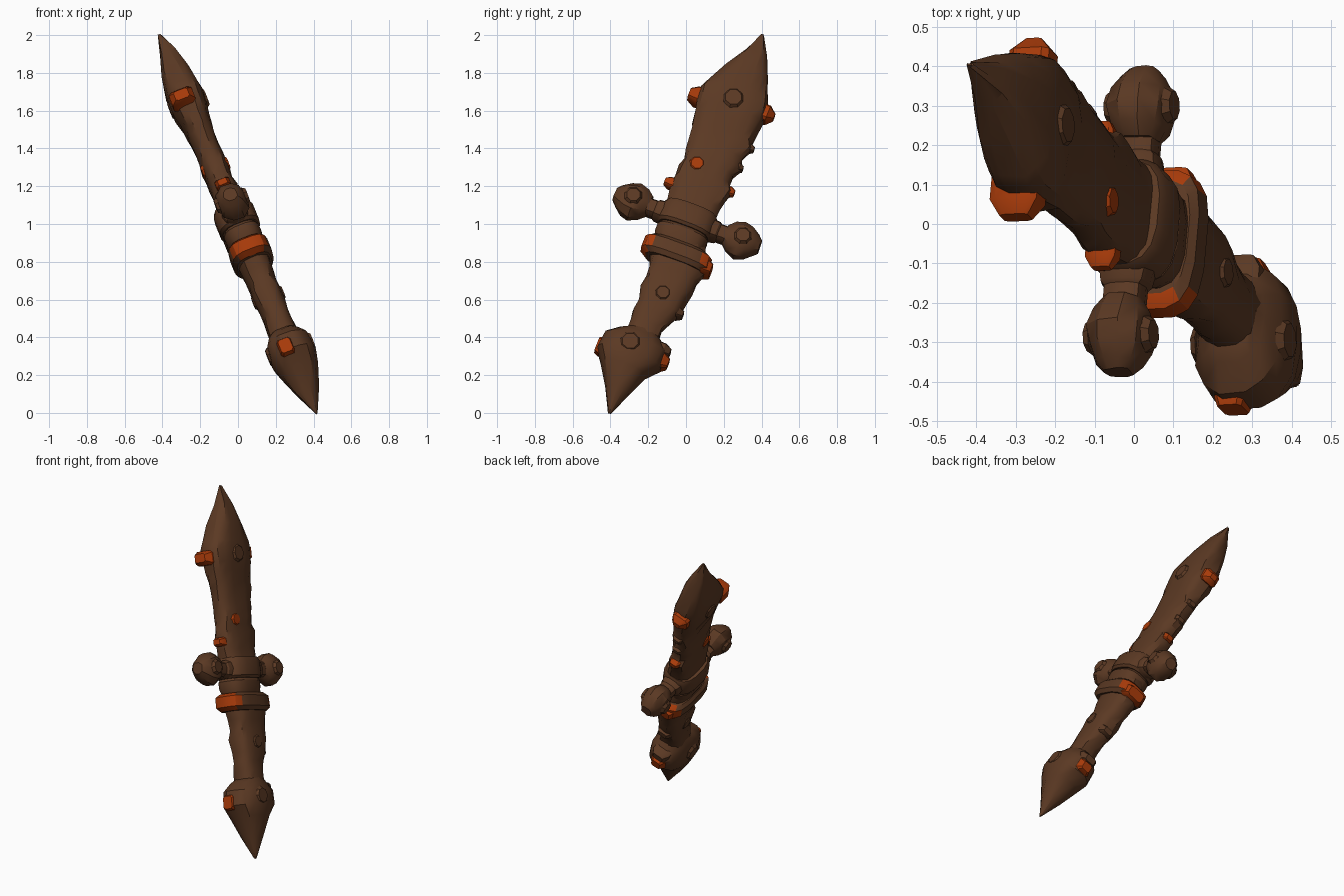
import bpy, bmesh, math, random
from mathutils import Matrix, Vector

if "Cube" in bpy.data.objects:
    bpy.data.objects.remove(bpy.data.objects["Cube"])

random.seed(4)

# Tilted frame: u = guard direction, v = thickness, s = along the blade
S = Vector((-0.359, 0.350, 0.865)).normalized()
U = Vector((0.085, 0.935, -0.343))
U = (U - S * U.dot(S)).normalized()
V = S.cross(U)   # points to -x; the right side is negative v
FRAME = Matrix.Translation((0, 0, 1)) @ Matrix((U, V, S)).transposed().to_4x4()


def material(name, colour):
    m = bpy.data.materials.new(name)
    m.diffuse_color = (*colour, 1)
    m.use_nodes = True
    m.node_tree.nodes["Principled BSDF"].inputs["Base Color"].default_value = m.diffuse_color
    return m


BROWN = material("dark brown", (0.105, 0.041, 0.017))
ORANGE = material("burnt orange", (0.39, 0.043, 0.003))


def finish(name, bm, mat, angle=32):
    bmesh.ops.recalc_face_normals(bm, faces=bm.faces)
    bm.transform(FRAME)
    me = bpy.data.meshes.new(name)
    bm.to_mesh(me)
    bm.free()
    me.materials.append(mat)
    ob = bpy.data.objects.new(name, me)
    bpy.context.collection.objects.link(ob)
    bpy.ops.object.select_all(action='DESELECT')
    ob.select_set(True)
    bpy.context.view_layer.objects.active = ob
    bpy.ops.object.shade_smooth_by_angle(angle=math.radians(angle))
    return ob


def spow(x, e):
    return math.copysign(abs(x) ** e, x)


def loft(name, rows, place, mat=BROWN, sides=16, power=2.8, rough=0.0, angle=32):
    """Rows of (t, a_min, a_max, b_half) make rounded-box rings along t."""
    bm = bmesh.new()
    rings = []
    for t, a0, a1, b in rows:
        ring = []
        for i in range(sides):
            th = math.tau * (i + 0.5) / sides
            a = (a0 + a1) / 2 + (a1 - a0) / 2 * spow(math.cos(th), 2 / power)
            h = b * spow(math.sin(th), 2 / power)
            j = [random.uniform(-rough, rough) for _ in range(3)]
            ring.append(bm.verts.new(Vector(place(a, h, t)) + Vector(j)))
        rings.append(ring)
    for r0, r1 in zip(rings, rings[1:]):
        for i in range(sides):
            k = (i + 1) % sides
            bm.faces.new((r0[i], r0[k], r1[k], r1[i]))
    bm.faces.new(rings[0])
    bm.faces.new(rings[-1])
    return finish(name, bm, mat, angle)


def along_s(a, b, t):
    return (a, b, t)


# Blade: notched edges, wide head and pointed tip
loft("blade", [
    (0.05, -.14, .14, .085), (0.14, -.145, .14, .075), (0.20, -.155, .155, .075),
    (0.25, -.15, .165, .07), (0.29, -.15, .14, .07), (0.34, -.14, .142, .072),
    (0.39, -.15, .165, .068), (0.45, -.155, .15, .07), (0.52, -.16, .178, .072),
    (0.56, -.17, .165, .075), (0.62, -.18, .172, .083), (0.68, -.19, .18, .095),
    (0.76, -.20, .178, .098), (0.81, -.175, .16, .096), (0.92, -.12, .122, .08),
    (1.04, -.055, .065, .048), (1.158, -.006, .006, .006)],
    along_s, rough=.005)

# Grip: lumpy and thicker towards the back
loft("grip", [
    (-.73, -.08, .10, .08), (-.62, -.08, .10, .075), (-.56, -.088, .125, .07),
    (-.50, -.085, .155, .075), (-.42, -.10, .16, .082), (-.36, -.09, .17, .075),
    (-.30, -.10, .175, .08), (-.24, -.115, .19, .085), (-.05, -.13, .13, .09)],
    along_s, rough=.005)

# Pommel: broad collar tapering into a spike
loft("pommel", [
    (-1.158, -.006, .006, .005), (-1.02, -.075, .06, .065), (-.90, -.145, .105, .112),
    (-.83, -.195, .165, .128), (-.74, -.185, .17, .118), (-.69, -.12, .12, .09),
    (-.66, -.07, .09, .075)],
    along_s, sides=14, power=2.5, rough=.004)

# Guard centre: two stacked collars
loft("guard_collar", [
    (-.045, -.14, .14, .10), (-.03, -.155, .155, .112), (.06, -.155, .155, .112),
    (.085, -.14, .14, .10)], along_s)
loft("lower_collar", [
    (-.14, -.125, .135, .09), (-.10, -.14, .145, .10), (-.06, -.14, .145, .10),
    (-.045, -.13, .135, .09)], along_s)

# Band below the guard: brown middle, orange front and back ends
band = loft("grip_band", [
    (-.245, -.14, .185, .095), (-.22, -.175, .212, .112), (-.155, -.175, .205, .112),
    (-.135, -.14, .17, .095)], along_s, power=3.2)
band.data.materials.append(ORANGE)
inverse = FRAME.inverted()
for f in band.data.polygons:
    u = (inverse @ f.center).x
    f.material_index = int(u < -.125 or u > .165)


def disc(name, u, s, v, r, side, mat=BROWN, height=.009):
    """Low round boss standing on a flat side."""
    bm = bmesh.new()
    bmesh.ops.create_cone(bm, cap_ends=True, segments=8, radius1=r, radius2=r * .75,
                          depth=height * 2)
    bm.transform(Matrix.Translation((u, v * side, s)) @ Matrix.Rotation(-side * math.pi / 2, 4, 'X'))
    finish(name, bm, mat)


# Guard arms and knobs, mirrored
for sign, end in ((-1, "front"), (1, "back")):
    loft(end + "_guard_arm", [
        (.12, -.06, .06, .075), (.17, -.055, .055, .065), (.18, -.048, .048, .055),
        (.25, -.048, .048, .055)],
        lambda a, b, t: (t * sign, b, a + .014), sides=10)
    loft(end + "_guard_knob", [
        (.215, -.055, .055, .055), (.25, -.085, .085, .075), (.30, -.11, .105, .085),
        (.345, -.095, .09, .078), (.385, -.06, .06, .06), (.41, -.035, .035, .038)],
        lambda a, b, t: (t * sign, b, a + .018), sides=10, power=2.2, rough=.003)

# Round bosses on both flat sides
for side, label in ((-1, "right"), (1, "left")):
    disc(label + "_head_boss", -.01, .73, .095, .06, side)
    disc(label + "_pommel_boss", -.03, -.78, .119, .06, side)
    disc(label + "_grip_boss", .03, -.44, .079, .045, side, height=.007)
    disc(label + "_blade_stud", -.06, .32, .068, .043, side, ORANGE, .007)
    for u in (-.31, .31):
        disc(label + "_knob_boss", u, .02, .081, .05, side)


def stud(name, u0, u1, s, half_s, half_v, v=0.0, mat=ORANGE, tip=.6):
    """Tapered block growing out of an edge from u0 to u1."""
    um = u0 + (u1 - u0) * .65
    loft(name, [(u0, s - half_s, s + half_s, half_v), (um, s - half_s, s + half_s, half_v),
                (u1, s - half_s * tip, s + half_s * tip, half_v * tip)],
         lambda a, b, t: (t, b + v, a), mat, sides=8, power=5)


# Orange edge studs
stud("front_head_stud", -.13, -.246, .708, .046, .066, .026)
stud("back_head_stud", .12, .222, .74, .045, .056, .005, tip=.4)
stud("front_blade_stud", -.11, -.19, .185, .028, .042)
stud("back_blade_stud", .11, .178, .255, .025, .035)
stud("front_pommel_stud", -.13, -.2, -.81, .05, .042, .024, tip=.8)
stud("back_pommel_stud", .10, .192, -.785, .045, .052)
stud("back_band_stud", .10, .218, -.205, .045, .08, 0, tip=.7)

# Brown lugs on the edges
stud("pommel_lug", .08, .18, -.725, .035, .06, 0, BROWN)
stud("blade_lug_upper", .12, .188, .525, .022, .035, 0, BROWN)
stud("blade_lug_lower", .12, .172, .40, .022, .035, 0, BROWN)
stud("grip_lug", .08, .168, -.495, .03, .05, 0, BROWN)
